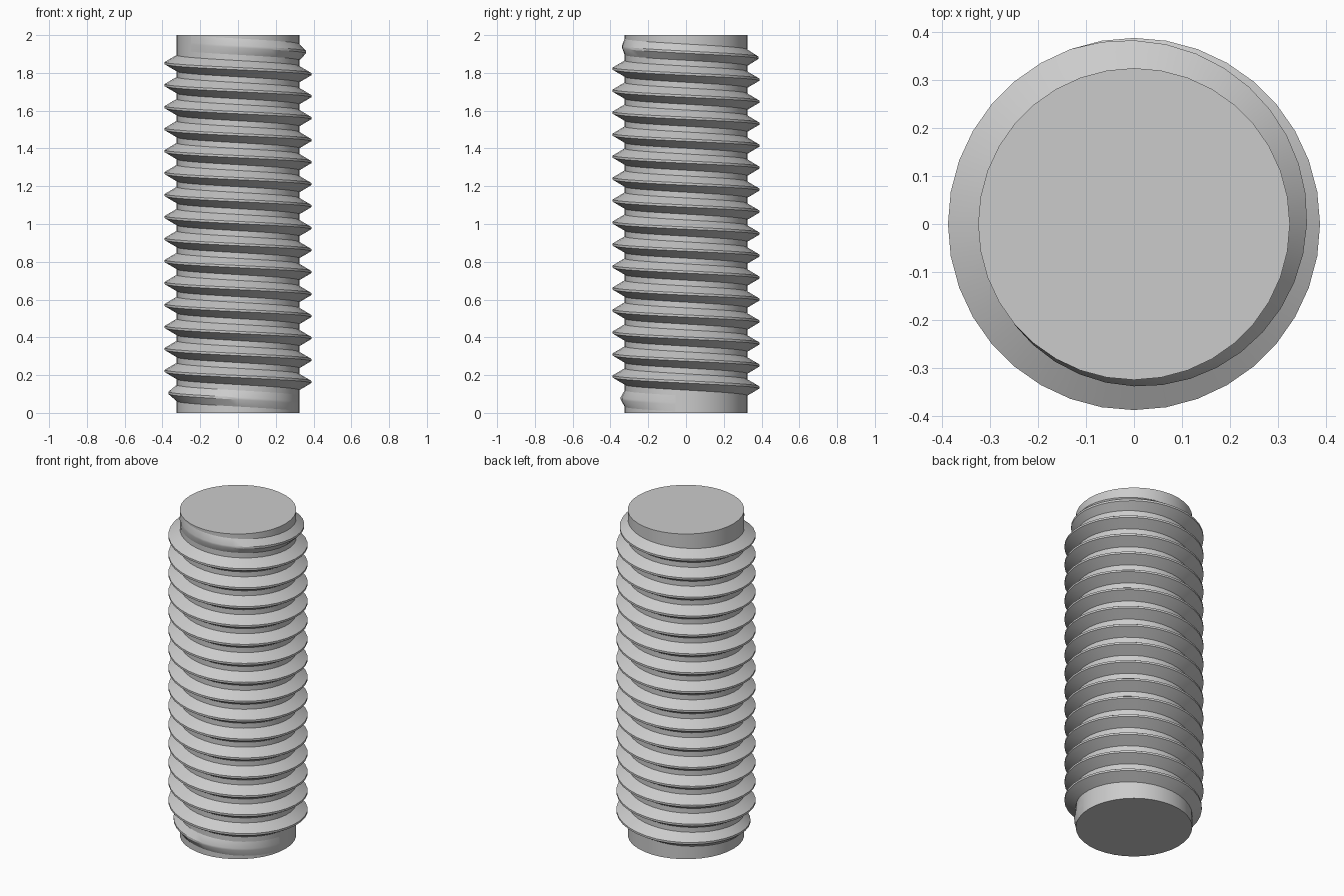
import bpy
import bmesh
import math

cube = bpy.data.objects.get("Cube")
if cube:
    bpy.data.objects.remove(cube)

SIDES = 36
CORE_R, CREST_R = 0.325, 0.388
HEIGHT = 2.0
PITCH = 0.1164
BASE_HALF, CREST_HALF = 0.043, 0.006   # half heights of the thread section
TURN_STEPS = 16 * SIDES + 13           # length of the thread in segments
FADE_STEPS = 25                        # run-out at each end
TOP_ANGLE, TOP_Z = 220, 1.955          # where the thread begins

steel = bpy.data.materials.new("Grey steel")
steel.use_nodes = True
colour = (0.6, 0.6, 0.6, 1)
steel.diffuse_color = colour
steel.node_tree.nodes["Principled BSDF"].inputs["Base Color"].default_value = colour


def finish(bm, name):
    bmesh.ops.recalc_face_normals(bm, faces=bm.faces)
    mesh = bpy.data.meshes.new(name)
    bm.to_mesh(mesh)
    bm.free()
    mesh.materials.append(steel)
    obj = bpy.data.objects.new(name, mesh)
    bpy.context.collection.objects.link(obj)
    bpy.ops.object.select_all(action="DESELECT")
    obj.select_set(True)
    bpy.context.view_layer.objects.active = obj
    bpy.ops.object.shade_smooth_by_angle(angle=math.radians(30))
    return obj


def ring_point(bm, radius, angle, z):
    return bm.verts.new((radius * math.cos(angle), radius * math.sin(angle), z))


# Core rod
bm = bmesh.new()
rings = [[ring_point(bm, CORE_R, math.tau * i / SIDES, z) for i in range(SIDES)]
         for z in (0, HEIGHT)]
for ring in rings:
    bm.faces.new(ring)
for i in range(SIDES):
    j = (i + 1) % SIDES
    bm.faces.new((rings[0][i], rings[0][j], rings[1][j], rings[1][i]))
finish(bm, "core_rod")

# Left-handed thread, descending counter-clockwise and fading out at both ends
bm = bmesh.new()
sections = []
for i in range(TURN_STEPS + 1):
    angle = math.radians(TOP_ANGLE) + math.tau * i / SIDES
    z = TOP_Z - PITCH * i / SIDES
    fade = min(1, i / FADE_STEPS, (TURN_STEPS - i) / FADE_STEPS)
    crest = CORE_R + 0.001 + (CREST_R - CORE_R - 0.001) * fade
    sections.append([ring_point(bm, r, angle, z + dz) for r, dz in (
        (CORE_R, BASE_HALF), (crest, CREST_HALF),
        (crest, -CREST_HALF), (CORE_R, -BASE_HALF))])
for a, b in zip(sections, sections[1:]):
    for k in range(3):
        bm.faces.new((a[k], a[k + 1], b[k + 1], b[k]))
# Hidden inner wall and end caps keep the thread closed
for a, b in zip(sections, sections[1:]):
    bm.faces.new((a[3], a[0], b[0], b[3]))
bm.faces.new(sections[0])
bm.faces.new(sections[-1])
finish(bm, "screw_thread")
